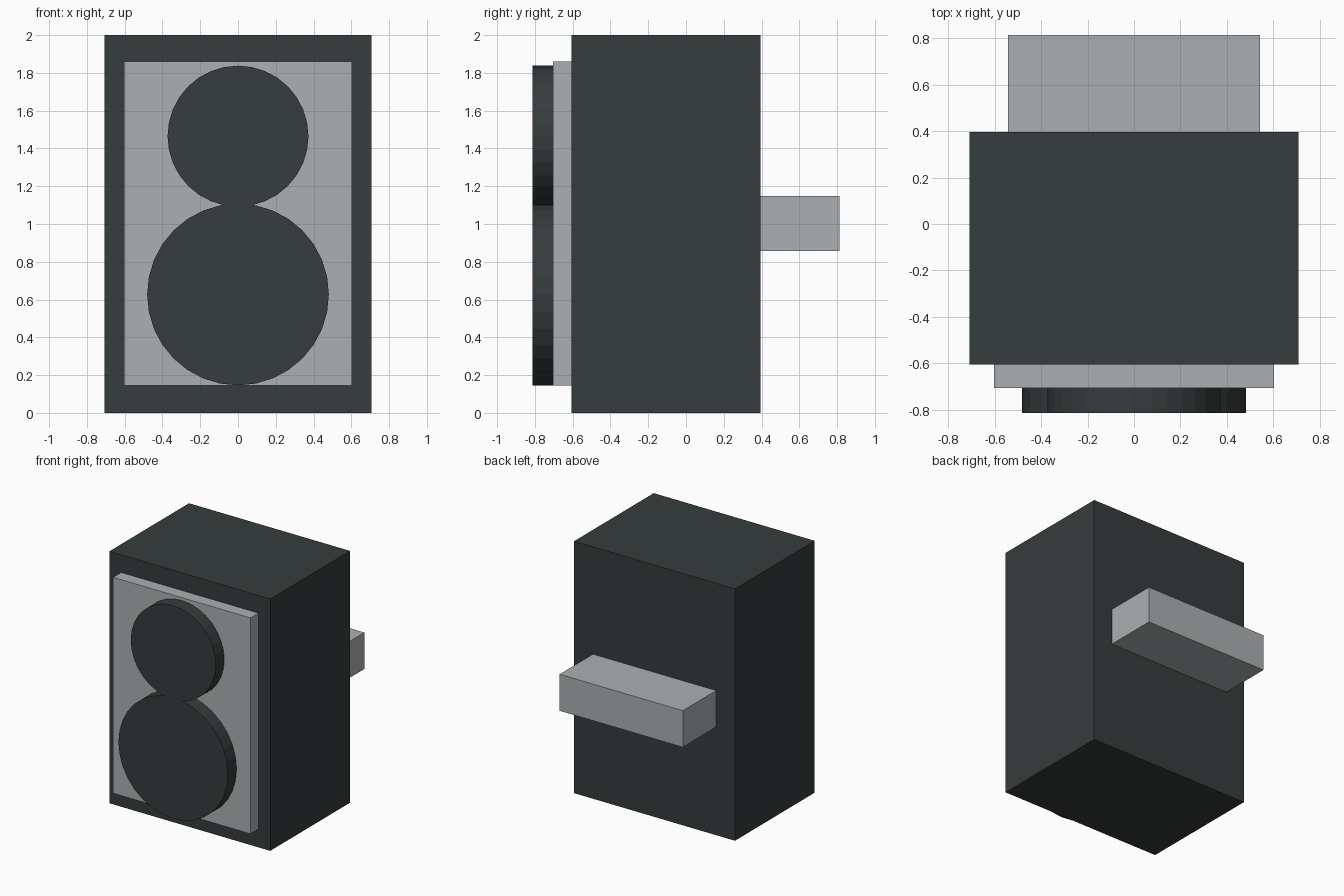
import bpy
import math

if "Cube" in bpy.data.objects:
    bpy.data.objects.remove(bpy.data.objects["Cube"], do_unlink=True)


def material(name, rgb):
    mat = bpy.data.materials.new(name)
    mat.use_nodes = True
    mat.diffuse_color = (*rgb, 1)
    mat.node_tree.nodes["Principled BSDF"].inputs["Base Color"].default_value = (*rgb, 1)
    return mat


charcoal = material("charcoal", (0.037, 0.045, 0.045))
light_grey = material("light grey", (0.41, 0.435, 0.445))


def finish(name, mat):
    obj = bpy.context.object
    obj.name = name
    obj.data.materials.append(mat)
    bpy.ops.object.transform_apply(location=False, rotation=True, scale=True)


def box(name, half_width, y0, y1, z0, z1, mat):
    bpy.ops.mesh.primitive_cube_add(size=1, location=(0, (y0 + y1) / 2, (z0 + z1) / 2))
    bpy.context.object.scale = (half_width * 2, y1 - y0, z1 - z0)
    finish(name, mat)


def disc(name, radius, y0, y1, z, mat):
    bpy.ops.mesh.primitive_cylinder_add(
        vertices=32, radius=radius, depth=y1 - y0,
        location=(0, (y0 + y1) / 2, z), rotation=(math.pi / 2, 0, 0))
    finish(name, mat)


# Cabinet, front panel and rear wall bracket
box("cabinet", 0.707, -0.605, 0.395, 0, 2, charcoal)
box("front_panel", 0.603, -0.705, -0.605, 0.145, 1.86, light_grey)
box("rear_bracket", 0.541, 0.395, 0.813, 0.858, 1.148, light_grey)

# Speaker drivers
disc("small_driver", 0.373, -0.813, -0.705, 1.465, charcoal)
disc("large_driver", 0.481, -0.813, -0.705, 0.627, charcoal)
